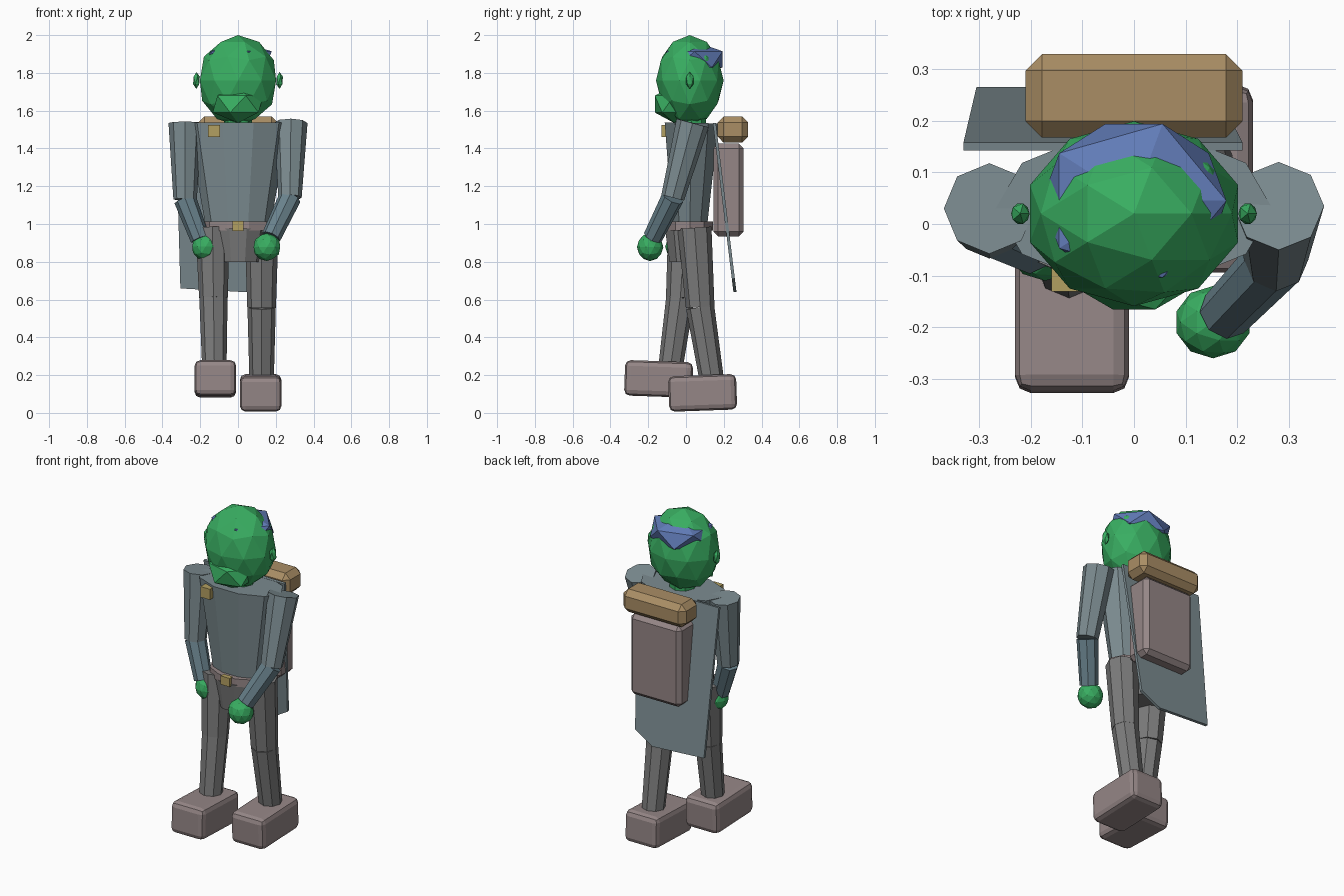
import bpy, bmesh
from math import radians
from mathutils import Vector, Matrix

if "Cube" in bpy.data.objects:
    bpy.data.objects.remove(bpy.data.objects["Cube"])


def material(name, rgb):
    m = bpy.data.materials.new(name)
    m.diffuse_color = (*rgb, 1)
    m.use_nodes = True
    m.node_tree.nodes["Principled BSDF"].inputs["Base Color"].default_value = m.diffuse_color
    return m


SKIN = material("skin_green", (0.04, 0.42, 0.12))
HAIR = material("hair_blue", (0.12, 0.2, 0.48))
CLOTH = material("cloth_slate", (0.2, 0.26, 0.28))
SLEEVE = material("sleeve_blue", (0.14, 0.22, 0.26))
PANTS = material("trouser_grey", (0.2, 0.2, 0.2))
LEATHER = material("leather", (0.3, 0.24, 0.24))
TAN = material("tan", (0.4, 0.27, 0.13))
BRASS = material("brass", (0.45, 0.35, 0.12))


def finish(name, bm, mat):
    me = bpy.data.meshes.new(name)
    bm.to_mesh(me)
    bm.free()
    me.materials.append(mat)
    ob = bpy.data.objects.new(name, me)
    bpy.context.collection.objects.link(ob)
    return ob


def ball(name, loc, size, mat, sub=1):
    bm = bmesh.new()
    bmesh.ops.create_icosphere(bm, subdivisions=sub, radius=1)
    bmesh.ops.scale(bm, vec=size, verts=bm.verts)
    bmesh.ops.translate(bm, vec=loc, verts=bm.verts)
    return finish(name, bm, mat)


def limb(name, a, b, ra, rb, mat, sides=8, squash=1.0):
    """Tapered prism from a (radius ra) to b (radius rb)."""
    a, b = Vector(a), Vector(b)
    d = a - b
    bm = bmesh.new()
    bmesh.ops.create_cone(bm, cap_ends=True, segments=sides, radius1=rb,
                          radius2=ra, depth=d.length)
    # put a corner on the x axis, then tilt onto the limb direction
    bmesh.ops.rotate(bm, cent=(0, 0, 0), matrix=Matrix.Rotation(radians(90), 3, 'Z'),
                     verts=bm.verts)
    bmesh.ops.scale(bm, vec=(1, squash, 1), verts=bm.verts)
    rot = Vector((0, 0, 1)).rotation_difference(d).to_matrix()
    bmesh.ops.rotate(bm, cent=(0, 0, 0), matrix=rot, verts=bm.verts)
    bmesh.ops.translate(bm, vec=(a + b) / 2, verts=bm.verts)
    return finish(name, bm, mat)


def box(name, loc, dims, mat, bevel=0.0, segs=1, pitch=0):
    bm = bmesh.new()
    bmesh.ops.create_cube(bm, size=1)
    bmesh.ops.scale(bm, vec=dims, verts=bm.verts)
    if bevel:
        bmesh.ops.bevel(bm, geom=bm.edges[:], offset=bevel, segments=segs,
                        profile=0.5, affect='EDGES')
    bmesh.ops.rotate(bm, cent=(0, 0, 0), matrix=Matrix.Rotation(radians(pitch), 3, 'X'),
                     verts=bm.verts)
    bmesh.ops.translate(bm, vec=loc, verts=bm.verts)
    return finish(name, bm, mat)


# Head, jaw, hair and ears
ball("head", (0, 0.02, 1.76), (0.212, 0.179, 0.24), SKIN, 2)
ball("jaw", (0, -0.063, 1.635), (0.15, 0.12, 0.1), SKIN)
ball("hair", (0, 0.045, 1.872), (0.2, 0.175, 0.095), HAIR)
for side, s in (("left", -1), ("right", 1)):
    ball("ear_" + side, (s * 0.22, 0.02, 1.76), (0.02, 0.023, 0.045), SKIN)
limb("neck", (0, 0.03, 1.6), (0, 0.03, 1.5), 0.075, 0.075, SKIN)

# Torso, belt and hips
limb("torso", (0, 0.03, 1.535), (0, 0.02, 0.98), 0.268, 0.17, CLOTH, 10, 0.56)
limb("belt", (0, 0.02, 1.012), (0, 0.02, 0.965), 0.185, 0.185, LEATHER, 10, 0.7)
limb("hips", (0, 0.01, 0.975), (0, 0.01, 0.8), 0.15, 0.12, PANTS, 10, 0.85)
box("buckle", (0, -0.108, 0.99), (0.06, 0.03, 0.052), BRASS)
box("clasp", (-0.128, -0.108, 1.492), (0.064, 0.045, 0.064), BRASS)

# Arms: shoulder, elbow, wrist, hand
arms = {
    "left": ((-0.28, 0.03, 1.535), (-0.28, -0.005, 1.13), (-0.2, -0.045, 0.92), (-0.172, -0.04, 0.88)),
    "right": ((0.28, 0.035, 1.535), (0.275, -0.07, 1.14), (0.175, -0.175, 0.93), (0.153, -0.19, 0.878)),
}
for side, (shoulder, elbow, wrist, hand) in arms.items():
    limb("upper_arm_" + side, shoulder, elbow, 0.088, 0.062, CLOTH)
    limb("forearm_" + side, elbow, wrist, 0.06, 0.052, SLEEVE)
    ball("hand_" + side, hand, (0.074, 0.07, 0.074), SKIN, 2)

# Legs: hip, knee, ankle, boot centre, boot pitch
legs = {
    "left": ((-0.135, -0.005, 0.98), (-0.13, -0.03, 0.61), (-0.125, -0.085, 0.22), (-0.12, -0.145, 0.18), -2),
    "right": ((0.125, 0.045, 0.98), (0.125, 0.075, 0.56), (0.125, 0.14, 0.15), (0.12, 0.088, 0.106), 2),
}
for side, (hip, knee, ankle, boot, pitch) in legs.items():
    limb("thigh_" + side, hip, knee, 0.09, 0.076, PANTS)
    limb("shin_" + side, knee, ankle, 0.075, 0.064, PANTS)
    box("boot_" + side, boot, (0.22, 0.36, 0.188), LEATHER, 0.03, 2, pitch)

# Cape: slanting sheet with one clipped corner
bm = bmesh.new()
outline = [(-0.33, 1.535), (-0.305, 0.66), (0.04, 0.64), (0.16, 0.71), (0.21, 1.535)]
bm.faces.new([bm.verts.new((x, 0.15 + (1.535 - z) * 0.122, z)) for x, z in outline])
cape = finish("cape", bm, CLOTH)
mod = cape.modifiers.new("thickness", 'SOLIDIFY')
mod.thickness = 0.016
mod.offset = 0

# Backpack and bedroll
box("backpack", (0, 0.225, 1.18), (0.34, 0.16, 0.49), LEATHER, 0.025)
box("bedroll", (0, 0.248, 1.5), (0.42, 0.162, 0.138), TAN, 0.032)
